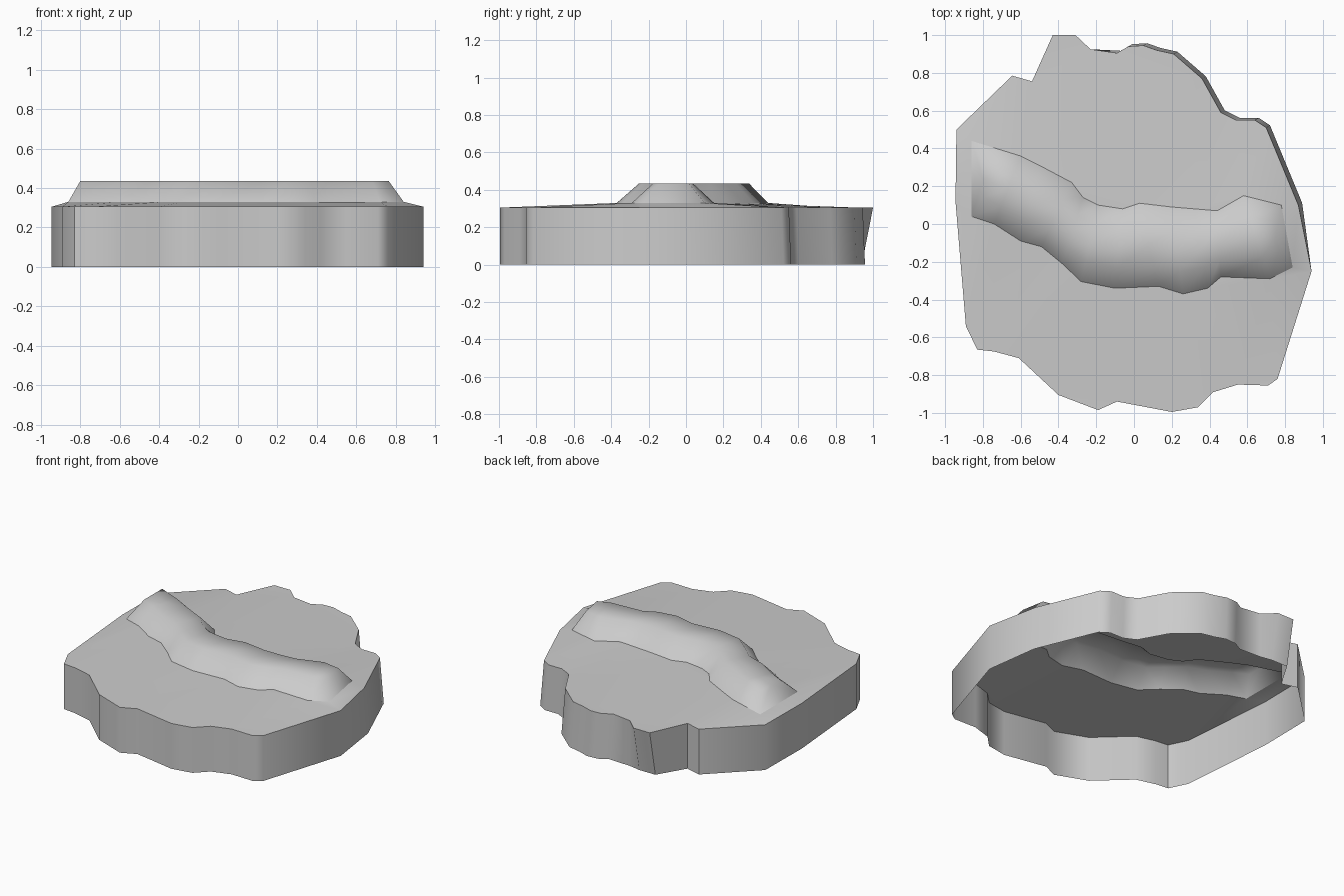
import bpy
import bmesh
import math
from mathutils import Vector

cube = bpy.data.objects.get("Cube")
if cube:
    bpy.data.objects.remove(cube, do_unlink=True)

RIM_Z, FOOT_Z, CREST_Z = 0.305, 0.33, 0.435

stone = bpy.data.materials.new("plain grey")
stone.use_nodes = True
GREY = (0.6, 0.6, 0.6, 1)
stone.diffuse_color = GREY
stone.node_tree.nodes["Principled BSDF"].inputs["Base Color"].default_value = GREY

# Ragged outline of the slab, seen from above
OUTLINE = [
    (-.94, .5), (-.645, .785), (-.54, .755), (-.43, 1), (-.31, 1), (-.23, .925),
    (-.09, .905), (-.03, .94), (.05, .945), (.12, .92), (.21, .9), (.36, .77),
    (.46, .59), (.54, .55), (.64, .55), (.7, .51), (.87, .1), (.94, -.25),
    (.76, -.82), (.71, -.855), (.55, -.85), (.42, -.89), (.34, -.97), (.2, -.995),
    (-.09, -.94), (-.19, -.985), (-.4, -.905), (-.61, -.71), (-.74, -.675),
    (-.83, -.665), (-.89, -.54), (-.945, .12)]

# Foot of the ridge, back and front edges
BACK = [(-.86, .44), (-.6, .36), (-.5, .31), (-.33, .22), (-.27, .14), (-.19, .1),
        (-.06, .08), (.03, .11), (.2, .09), (.32, .08), (.44, .07), (.58, .15), (.78, .1)]
FRONT = [(-.86, .04), (-.74, 0), (-.6, -.09), (-.49, -.12), (-.38, -.21), (-.28, -.305),
         (-.1, -.34), (.13, -.33), (.26, -.37), (.39, -.34), (.46, -.28), (.72, -.29), (.84, -.23)]


def at_height(points, z):
    return [Vector((x, y, z)) for x, y in points]


def finish(name, bm, smooth_angle):
    mesh = bpy.data.meshes.new(name)
    bm.normal_update()
    for face in bm.faces:
        face.smooth = True
    for edge in bm.edges:
        edge.smooth = edge.calc_face_angle(0) < math.radians(smooth_angle)
    bm.to_mesh(mesh)
    bm.free()
    mesh.materials.append(stone)
    obj = bpy.data.objects.new(name, mesh)
    bpy.context.collection.objects.link(obj)


def strips(bm, rows, closed=False):
    """Bridge neighbouring rows of points with quads."""
    rows = [[bm.verts.new(p) for p in row] for row in rows]
    count = len(rows[0])
    for low, high in zip(rows, rows[1:]):
        for i in range(count if closed else count - 1):
            j = (i + 1) % count
            bm.faces.new((low[i], high[i], high[j], low[j]))
    return rows


def foot_point(p):
    """The wall leans out at the back right and in under the back lobe."""
    x, y = p
    if y > 0 and x > -.1:
        return x + .02, y + .012
    return x, min(y, .94)


# Outer wall, open underneath
bm = bmesh.new()
strips(bm, [at_height(map(foot_point, OUTLINE), 0), at_height(OUTLINE, RIM_Z)], closed=True)
finish("outer_wall", bm, 50)

# Slab top, rising gently from the rim to the foot of the ridge
bm = bmesh.new()
for loop in (at_height(OUTLINE, RIM_Z), at_height(BACK + FRONT[::-1], FOOT_Z)):
    verts = [bm.verts.new(p) for p in loop]
    for a, b in zip(verts, verts[1:] + verts[:1]):
        bm.edges.new((a, b))
bmesh.ops.triangle_fill(bm, edges=bm.edges[:], use_beauty=True, normal=(0, 0, 1))
bm.normal_update()
for face in bm.faces:
    if face.normal.z < 0:
        face.normal_flip()
finish("slab_top", bm, 40)

# Winding ridge with a soft flat crest and sloping ends
back, front = at_height(BACK, FOOT_Z), at_height(FRONT, FOOT_Z)


def crest(t):
    row = [b.lerp(f, t) for b, f in zip(back, front)]
    row[0].x += .06
    row[-1].x -= .06
    for p in row:
        p.z = CREST_Z
    return row


bm = bmesh.new()
rows = strips(bm, [front, crest(.74), crest(.5), crest(.26), back])
for end, step in ((0, 1), (-1, -1)):
    bm.faces.new([row[end] for row in rows][::step])
bmesh.ops.triangulate(bm, faces=[f for f in bm.faces if len(f.verts) > 4])
bmesh.ops.recalc_face_normals(bm, faces=bm.faces[:])
bm.normal_update()
if sum(f.normal.z for f in bm.faces) < 0:
    bmesh.ops.reverse_faces(bm, faces=bm.faces[:])
finish("ridge", bm, 85)
